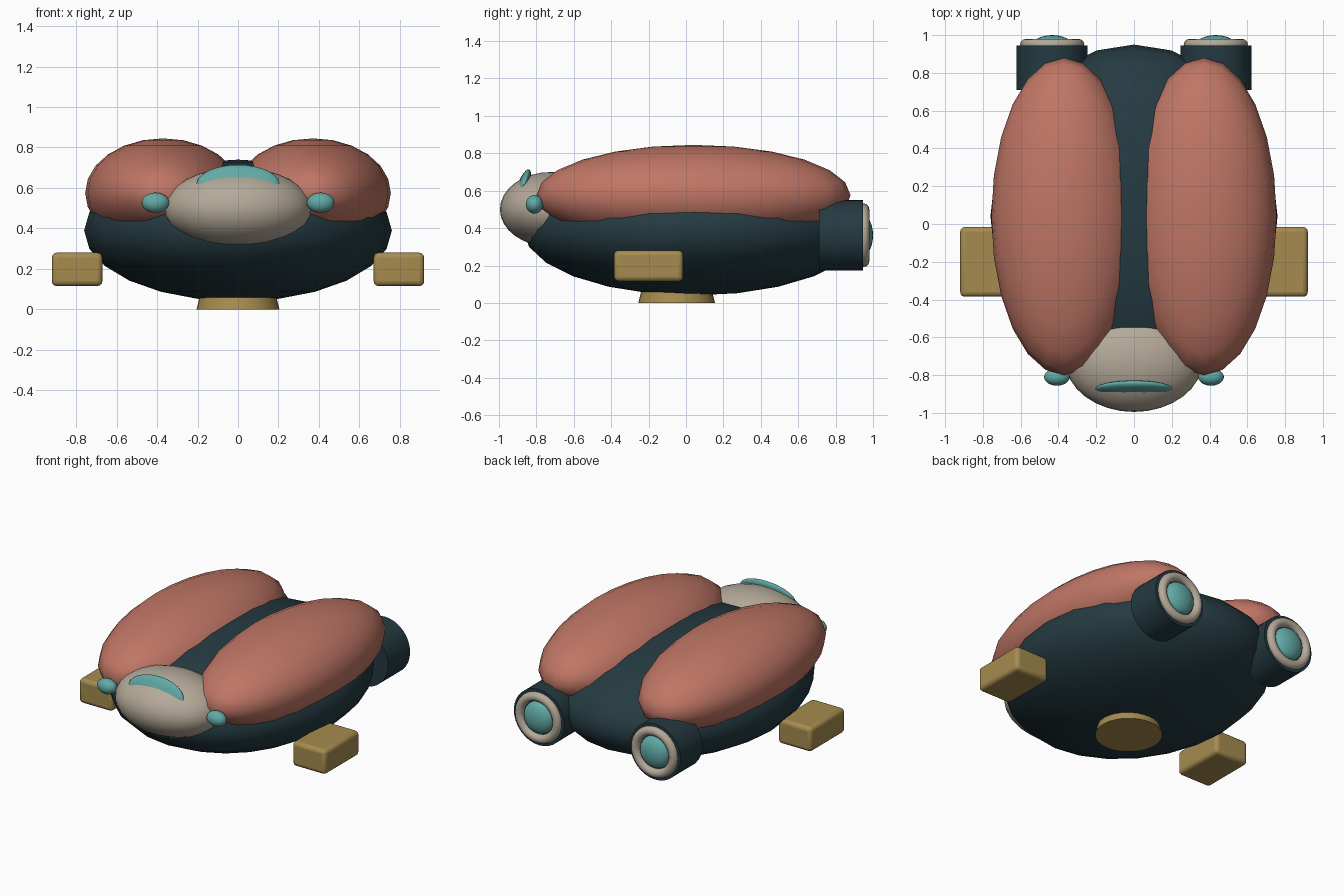
import bpy
import math

if "Cube" in bpy.data.objects:
    bpy.data.objects.remove(bpy.data.objects["Cube"], do_unlink=True)


def material(name, rgb):
    m = bpy.data.materials.new(name)
    m.use_nodes = True
    m.diffuse_color = (*rgb, 1)
    m.node_tree.nodes["Principled BSDF"].inputs["Base Color"].default_value = (*rgb, 1)
    return m


DARK = material("dark slate", (0.018, 0.043, 0.054))
CORAL = material("coral", (0.52, 0.18, 0.13))
BEIGE = material("warm beige", (0.46, 0.40, 0.32))
TEAL = material("teal glass", (0.12, 0.40, 0.38))
GOLD = material("dull gold", (0.38, 0.26, 0.08))


def finish(name, mat, angle=40):
    ob = bpy.context.object
    ob.name = name
    ob.data.materials.append(mat)
    bpy.ops.object.transform_apply(location=False, rotation=True, scale=True)
    bpy.ops.object.shade_smooth_by_angle(angle=math.radians(angle))
    return ob


def ellipsoid(name, mat, loc, radii, tilt=0, segments=24, rings=12):
    bpy.ops.mesh.primitive_uv_sphere_add(
        segments=segments, ring_count=rings, radius=1, location=loc,
        rotation=(math.radians(tilt), 0, 0))
    bpy.context.object.scale = radii
    return finish(name, mat, 80)


# Body, head and visor
ellipsoid("hull", DARK, (0, 0.04, 0.39), (0.76, 0.91, 0.35))
ellipsoid("head", BEIGE, (0, -0.72, 0.5), (0.365, 0.275, 0.2), segments=32, rings=16)
ellipsoid("visor", TEAL, (0, -0.873, 0.62), (0.205, 0.03, 0.1), tilt=-20)

# Round foot under the hull
bpy.ops.mesh.primitive_cone_add(vertices=32, radius1=0.205, radius2=0.18,
                                depth=0.1, location=(0, -0.05, 0.05))
finish("base_foot", GOLD)

for side, s in (("left", 1), ("right", -1)):
    # Long pod on the back and the small lamp beside the head
    ellipsoid(side + "_pod", CORAL, (s * 0.37, 0.04, 0.575), (0.385, 0.84, 0.27))
    ellipsoid(side + "_lamp", TEAL, (s * 0.408, -0.81, 0.527), (0.068, 0.046, 0.05))

    # Rounded side block
    bpy.ops.mesh.primitive_cube_add(size=1, location=(s * 0.795, -0.2, 0.198))
    bpy.context.object.scale = (0.25, 0.37, 0.165)
    block = finish(side + "_side_block", GOLD)
    bevel = block.modifiers.new("rounding", "BEVEL")
    bevel.width = 0.025
    bevel.segments = 3

    # Rear thruster: housing, rim and lens
    x, z, turn = s * 0.433, 0.362, (math.pi / 2, 0, 0)
    bpy.ops.mesh.primitive_cylinder_add(vertices=32, radius=0.188, depth=0.235,
                                        location=(x, 0.828, z), rotation=turn)
    finish(side + "_thruster", DARK)
    bpy.ops.mesh.primitive_torus_add(major_segments=32, minor_segments=12,
                                     major_radius=0.14, minor_radius=0.03,
                                     location=(x, 0.95, z), rotation=turn)
    finish(side + "_thruster_rim", BEIGE, 80)
    ellipsoid(side + "_thruster_lens", TEAL, (x, 0.945, z), (0.107, 0.055, 0.107))
